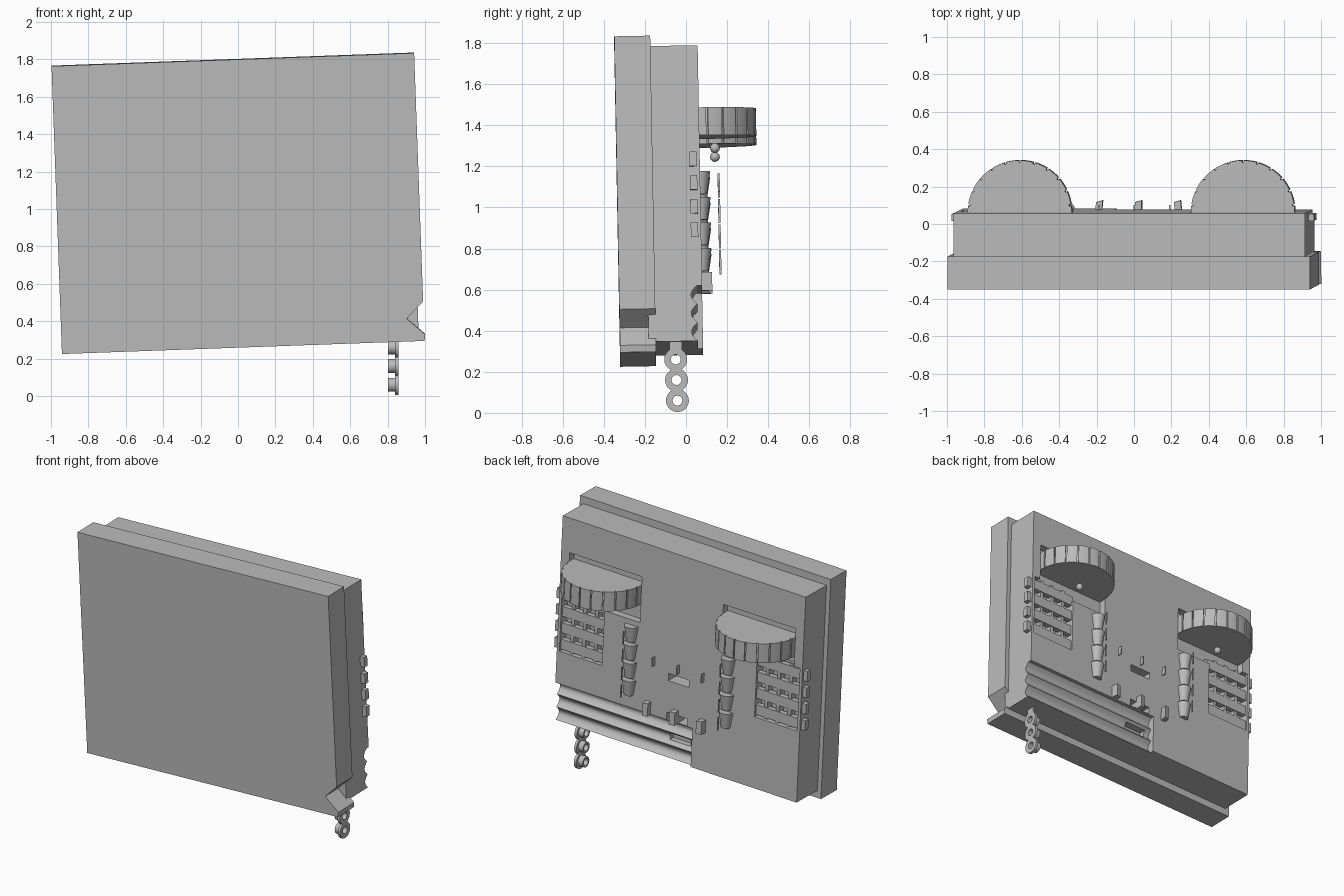
import bpy, bmesh, math
from mathutils import Matrix, Vector

cube = bpy.data.objects.get("Cube")
if cube:
    bpy.data.objects.remove(cube, do_unlink=True)

grey = bpy.data.materials.new("light grey")
grey.use_nodes = True
grey.diffuse_color = (0.5, 0.5, 0.5, 1)
grey.node_tree.nodes["Principled BSDF"].inputs["Base Color"].default_value = (0.5, 0.5, 0.5, 1)

# The whole panel hangs slightly crooked
TILT = (Matrix.Translation((0, 0, 1.035)) @ Matrix.Rotation(math.radians(-2.07), 4, 'Y')
        @ Matrix.Rotation(math.radians(1.07), 4, 'X'))


def finish(name, bm, matrix=TILT, smooth=False):
    bmesh.ops.recalc_face_normals(bm, faces=bm.faces)
    mesh = bpy.data.meshes.new(name)
    bm.to_mesh(mesh)
    bm.free()
    obj = bpy.data.objects.new(name, mesh)
    bpy.context.collection.objects.link(obj)
    mesh.materials.append(grey)
    obj.matrix_world = matrix
    if smooth:
        bpy.ops.object.select_all(action='DESELECT')
        obj.select_set(True)
        bpy.context.view_layer.objects.active = obj
        bpy.ops.object.shade_smooth_by_angle(angle=math.radians(35))
    return obj


def add_box(bm, x, y, z):
    size = Matrix.Diagonal((x[1] - x[0], y[1] - y[0], z[1] - z[0], 1))
    centre = Vector((sum(x), sum(y), sum(z))) / 2
    bmesh.ops.create_cube(bm, size=1, matrix=Matrix.Translation(centre) @ size)


def box(name, x, y, z):
    bm = bmesh.new()
    add_box(bm, x, y, z)
    return finish(name, bm)


def prism(name, points, axis, lo, hi, smooth=False):
    """Extrude a flat outline along an axis (0 = x, 1 = y, 2 = z)."""
    bm = bmesh.new()
    step = Vector((0, 0, 0))
    step[axis] = hi - lo
    verts = []
    for p in points:
        co = list(p)
        co.insert(axis, lo)
        verts.append(bm.verts.new(co))
    face = bm.faces.new(verts)
    out = bmesh.ops.extrude_face_region(bm, geom=[face])["geom"]
    bmesh.ops.translate(bm, vec=step, verts=[v for v in out if isinstance(v, bmesh.types.BMVert)])
    return finish(name, bm, smooth=smooth)


def cut(target, cutter):
    mod = target.modifiers.new("cut", 'BOOLEAN')
    mod.operation = 'DIFFERENCE'
    mod.solver = 'EXACT'
    mod.object = cutter
    bpy.context.view_layer.update()
    bpy.context.view_layer.objects.active = target
    bpy.ops.object.modifier_apply(modifier=mod.name)
    bpy.data.objects.remove(cutter, do_unlink=True)


BACK = 0.07

# Front slab with a notch near its lower corner
prism("front_slab", [(-0.97, -0.77), (0.97, -0.77), (0.975, -0.736), (0.878, -0.647),
                     (0.97, -0.56), (0.97, 0.77), (-0.97, 0.77)], 1, -0.335, -0.16)

# Rear housing
housing = box("rear_housing", (-0.94, 0.94), (-0.195, BACK), (-0.72, 0.72))

# Scalloped strip along the lower edge
top, pitch = -0.45, 0.09
wave = [(0.2, top), (BACK, top)]
for i in range(25):
    t = i / 8
    wave.append((0.045 - 0.03 * abs(math.sin(math.pi * t)), top - pitch * t))
wave += [(wave[-1][0], -0.8), (0.2, -0.8)]
cut(housing, prism("strip_cutter", wave, 0, -0.12, 1.1))

# Wheel recesses and grille pockets on both sides
for s in (-1, 1):
    for a, b, z, depth in ((0.315, 0.875, (0.16, 0.48), 0.05), (0.59, 0.92, (-0.225, 0.215), 0.07)):
        cut(housing, box("pocket_cutter", sorted((s * a, s * b)), (BACK - depth, 0.2), z))

# Small slots down the middle
for z in (-0.15, -0.42, -0.58):
    cut(housing, box("slot_cutter", (-0.08, 0.08), (-0.02, 0.2), (z - 0.025, z + 0.025)))

# Notched half wheel outline
NOTCHES, R = 11, 0.278
rim = [(R, -0.05)]
for i in range(NOTCHES):
    for f, r in ((0, R), (0.25, R), (0.44, R), (0.45, R - 0.01), (0.55, R - 0.01), (0.56, R), (0.78, R)):
        a = math.pi * (i + f) / NOTCHES
        rim.append((r * math.cos(a), r * math.sin(a)))
rim += [(-R, 0), (-R, -0.05)]

for s, side in ((-1, "right"), (1, "left")):
    # Wheel and the bead below it
    prism(side + "_wheel", [(x + s * 0.597, y + BACK) for x, y in rim], 2, 0.285, 0.42, smooth=True)
    bm = bmesh.new()
    bmesh.ops.create_uvsphere(bm, u_segments=16, v_segments=10, radius=0.024,
                              matrix=Matrix.Translation((s * 0.597, 0.145, 0.23)))
    finish(side + "_bead", bm, smooth=True)

    # Grille of rungs and uprights
    bm = bmesh.new()
    for i in range(4):
        z = 0.166 - 0.115 * i
        add_box(bm, sorted((s * 0.58, s * 0.97)), (0.02, 0.056), (z - 0.035, z + 0.035))
    for i in range(3):
        x = s * (0.66 + 0.09 * i)
        add_box(bm, (x - 0.012, x + 0.012), (0, 0.05), (-0.23, 0.22))
    finish(side + "_grille", bm)

    # Column of tapered cups with a pin in front of each
    cups, pins = bmesh.new(), bmesh.new()
    for i in range(4):
        z = 0.07 - 0.125 * i
        bmesh.ops.create_cone(cups, cap_ends=True, segments=16, radius1=0.032, radius2=0.05,
                              depth=0.11, matrix=Matrix.Translation((s * 0.375, BACK, z)))
        add_box(pins, (s * 0.375 - 0.003, s * 0.375 + 0.003), (0.156, 0.166), (z - 0.045, z + 0.045))
    finish(side + "_cups", cups, smooth=True)
    finish(side + "_pins", pins)

# Leaning pegs and tick marks in the middle
for i, name in enumerate(("right", "middle", "left")):
    x = -0.21 + 0.22 * i
    lean = 0.012 * (1 - i)
    prism(name + "_peg", [(x - 0.018, 0.0), (x + 0.018, 0.0), (x + 0.018 + lean, 0.12),
                          (x - 0.018 + lean, 0.11)], 2, -0.45, -0.36)
    tick = -0.19 + 0.19 * i
    box(name + "_tick", (tick - 0.003, tick + 0.003), (BACK - 0.01, 0.1), (-0.1, -0.04))


# Hanging chain: a pierced disc and a hollow stub for each link
def ring(bm, inner, outer, x0, x1, y, z, n=20):
    loops = []
    for r, x in ((inner, x0), (outer, x0), (outer, x1), (inner, x1)):
        loops.append([bm.verts.new((x, y + r * math.cos(k * math.tau / n), z + r * math.sin(k * math.tau / n)))
                      for k in range(n)])
    for j in range(4):
        a, b = loops[j], loops[(j + 1) % 4]
        for k in range(n):
            m = (k + 1) % n
            bm.faces.new((a[k], a[m], b[m], b[k]))


bm = bmesh.new()
for i in range(3):
    z, y = 0.06 + 0.1 * i, -0.042 - 0.004 * i
    ring(bm, 0.024, 0.056, 0.84, 0.858, y, z)
    ring(bm, 0.024, 0.037, 0.803, 0.845, y, z)
add_box(bm, (0.842, 0.856), (-0.08, -0.02), (0.3, 0.36))
finish("hanging_chain", bm, Matrix.Identity(4), smooth=True)
